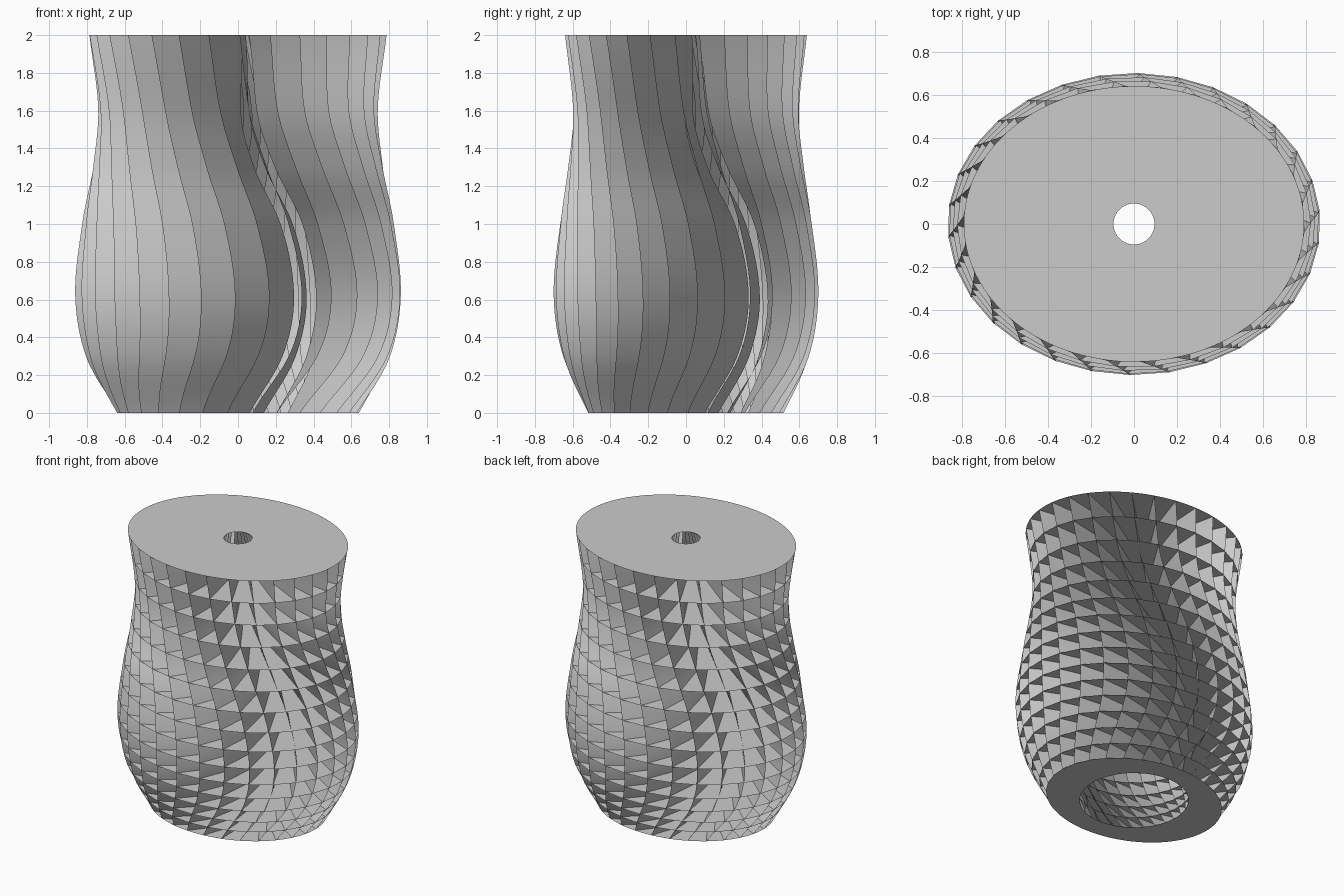
import bpy, bmesh, math

cube = bpy.data.objects.get("Cube")
if cube:
    bpy.data.objects.remove(cube)

mat = bpy.data.materials.new("light grey")
mat.use_nodes = True
grey = (0.6, 0.6, 0.6, 1)
mat.diffuse_color = grey
mat.node_tree.nodes["Principled BSDF"].inputs["Base Color"].default_value = grey

FINS, FLOORS, RATIO = 30, 15, 0.81
# height, outer half width, outer twist, shaft radius, shaft twist
PROFILE = [(0, .64, .12, .367, .38), (.3, .805, .34, .43, .79), (.62, .865, .4, .46, .91),
           (1, .825, .33, .4, .81), (1.3, .77, .2, .3, .5),
           (1.6, .74, .08, .21, .28), (2, .79, .01, .095, .45)]


def sample(z, col):
    """Smooth interpolation through the profile."""
    n = len(PROFILE)
    i = max(j for j in range(n - 1) if PROFILE[j][0] <= z)

    def slope(j):
        a, b = PROFILE[max(j - 1, 0)], PROFILE[min(j + 1, n - 1)]
        return (b[col] - a[col]) / (b[0] - a[0])
    p, q = PROFILE[i], PROFILE[i + 1]
    h = q[0] - p[0]
    t = (z - p[0]) / h
    return ((2*t**3 - 3*t**2 + 1) * p[col] + (t**3 - 2*t**2 + t) * h * slope(i)
            + (3*t**2 - 2*t**3) * q[col] + (t**3 - t**2) * h * slope(i + 1))


def ring_point(k, z, col, ratio):
    a = math.tau * k / FINS - math.pi / 2 + sample(z, col + 1)
    r = sample(z, col)
    return r * math.cos(a), ratio * r * math.sin(a), z


def outer(k, z):
    return ring_point(k, z, 1, RATIO)


def inner(k, z):
    return ring_point(k, z, 3, 1)


def finish(name, bm, smooth=False):
    mesh = bpy.data.meshes.new(name)
    bm.to_mesh(mesh)
    bm.free()
    mesh.materials.append(mat)
    for p in mesh.polygons:
        p.use_smooth = smooth
    ob = bpy.data.objects.new(name, mesh)
    bpy.context.collection.objects.link(ob)


def floor_height(i):
    t = i / FLOORS
    return 2 * t * (0.64 + 0.36 * t)


# twisted upright fins from the skin to the central shaft
bm = bmesh.new()
steps = 48
for k in range(FINS):
    rows = [(bm.verts.new(outer(k, 2 * s / steps)), bm.verts.new(inner(k, 2 * s / steps)))
            for s in range(steps + 1)]
    for (a, b), (c, d) in zip(rows, rows[1:]):
        bm.faces.new((a, c, d, b))
finish("upright_fins", bm, True)


# flat floor around the shaft, with both rings starting at the same bearing
def ring_floor(bm, z, per_fin=1, up=True):
    shift = (sample(z, 2) - sample(z, 4)) * FINS / math.tau
    ks = [j / per_fin for j in range(per_fin * FINS)]
    pairs = [(bm.verts.new(outer(k, z)), bm.verts.new(inner(k + shift, z))) for k in ks]
    for (a, b), (c, d) in zip(pairs, pairs[1:] + pairs[:1]):
        bm.faces.new((a, c, d, b) if up else (a, b, d, c))


bm = bmesh.new()
for i in range(1, FLOORS):
    ring_floor(bm, floor_height(i))
finish("floors", bm)

# end plates with a round hole
for name, z, up in (("top_plate", 2, True), ("bottom_plate", 0, False)):
    bm = bmesh.new()
    ring_floor(bm, z, 4, up)
    finish(name, bm)
